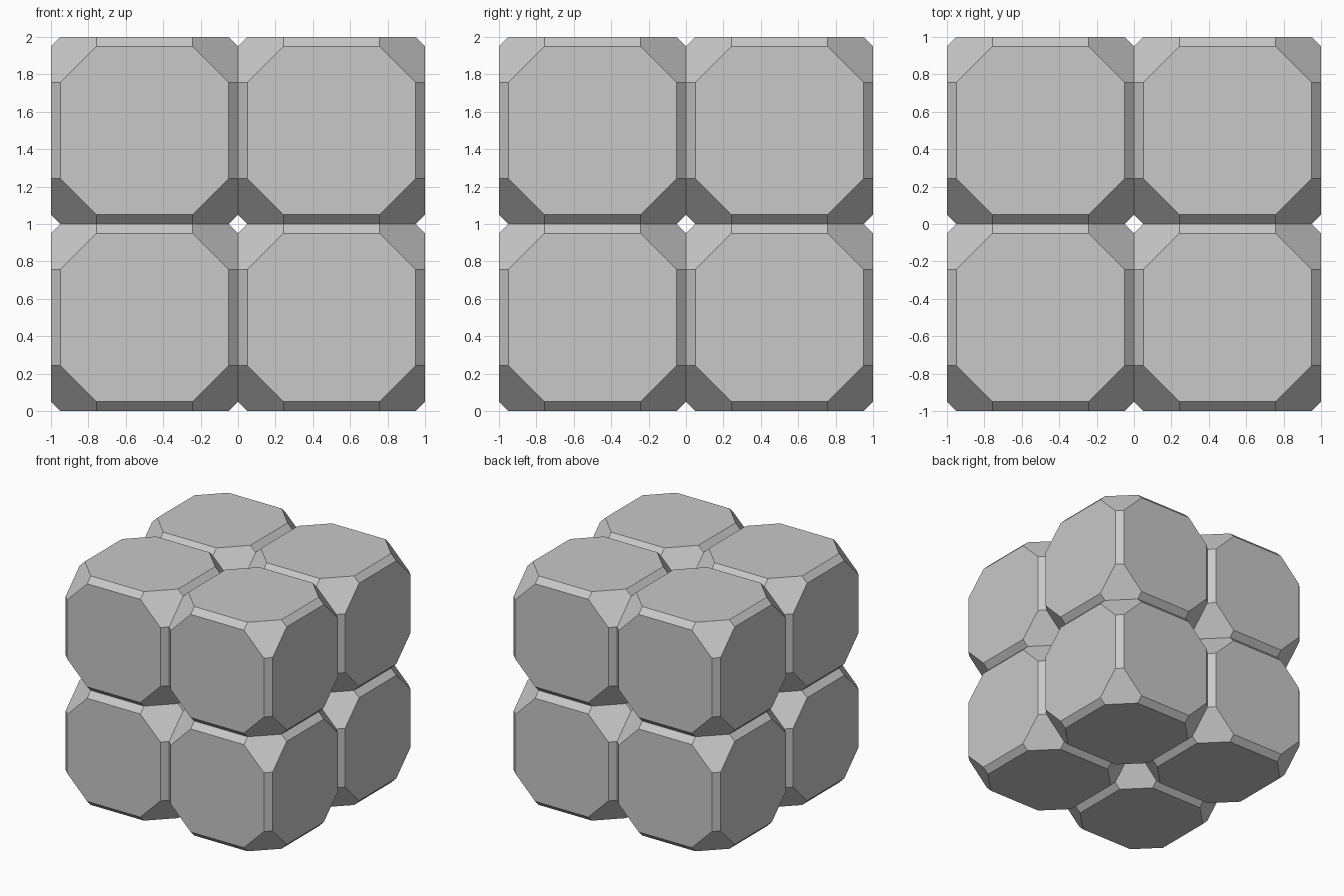
import bpy
import bmesh
from itertools import permutations, product
from mathutils import Vector

cube = bpy.data.objects.get("Cube")
if cube:
    bpy.data.objects.remove(cube, do_unlink=True)

# Single plain grey for every cell
grey = bpy.data.materials.new("light_grey")
grey.use_nodes = True
colour = (0.58, 0.58, 0.58, 1)
grey.diffuse_color = colour
grey.node_tree.nodes["Principled BSDF"].inputs["Base Color"].default_value = colour

# Truncated cuboctahedron: octagon sides, hexagon corners, narrow edge strips
HALF, FACE, CUT = 0.5, 0.45, 0.257
mesh = bpy.data.meshes.new("cell")
bm = bmesh.new()
for signs in product((-1, 1), repeat=3):
    for corner in permutations((HALF, FACE, CUT)):
        bm.verts.new([s * c for s, c in zip(signs, corner)])
bmesh.ops.convex_hull(bm, input=bm.verts)
bmesh.ops.dissolve_limit(bm, angle_limit=0.02, verts=bm.verts, edges=bm.edges)
bmesh.ops.recalc_face_normals(bm, faces=bm.faces)
bm.to_mesh(mesh)
bm.free()
mesh.materials.append(grey)

# Eight touching cells, two along each axis
for x, y, z in product((-1, 1), repeat=3):
    name = "_".join(("cell",
                     "lower" if z < 0 else "upper",
                     "front" if y < 0 else "back",
                     "right" if x < 0 else "left"))
    cell = bpy.data.objects.new(name, mesh)
    cell.location = Vector((x, y, z + 2)) * HALF
    cell.location.z = 1 + z * HALF
    bpy.context.collection.objects.link(cell)
